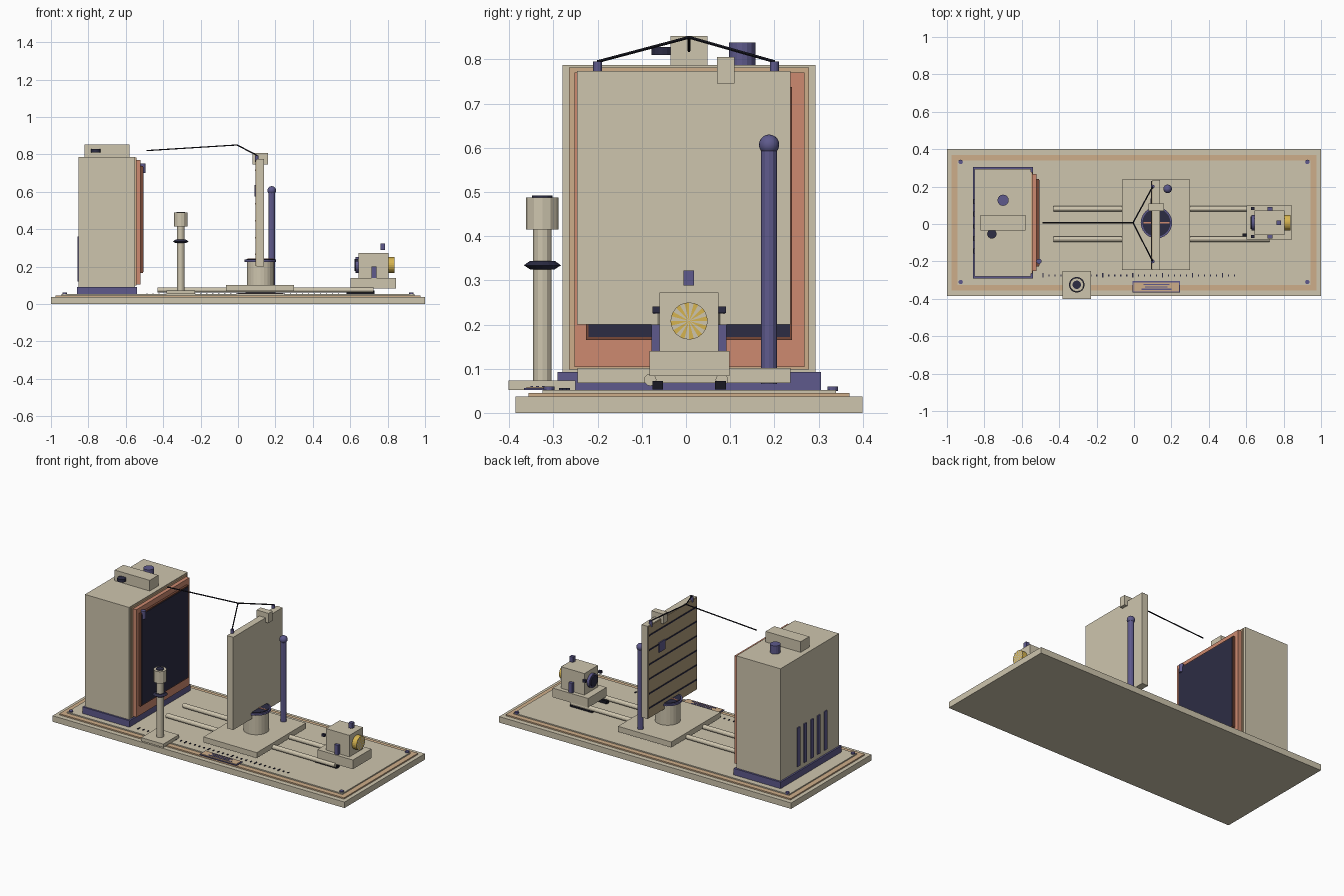
import bpy, bmesh, math
from mathutils import Vector

if "Cube" in bpy.data.objects:
    bpy.data.objects.remove(bpy.data.objects["Cube"])


def mat(name, r, g, b):
    m = bpy.data.materials.new(name)
    lin = [((c / 255 + 0.055) / 1.055) ** 2.4 for c in (r, g, b)]
    m.diffuse_color = (*lin, 1)
    m.use_nodes = True
    m.node_tree.nodes["Principled BSDF"].inputs["Base Color"].default_value = m.diffuse_color
    return m


BEIGE = mat("beige", 206, 197, 174)
TAN = mat("tan", 206, 174, 138)
COPPER = mat("copper", 205, 138, 112)
BROWN = mat("brown", 120, 72, 55)
SLATE = mat("slate_purple", 94, 90, 140)
NAVY = mat("navy", 44, 44, 68)
BLACK = mat("black", 24, 24, 34)
BRASS = mat("brass", 214, 180, 80)
WOOD = mat("wood", 176, 156, 122)


def finish(name, bm, *mats):
    me = bpy.data.meshes.new(name)
    bm.normal_update()
    bm.to_mesh(me)
    bm.free()
    for m in mats:
        me.materials.append(m)
    ob = bpy.data.objects.new(name, me)
    bpy.context.collection.objects.link(ob)
    return ob


def box(name, m, x0, x1, y0, y1, z0, z1):
    bm = bmesh.new()
    bmesh.ops.create_cube(bm, size=1)
    for v in bm.verts:
        v.co = ((x0 + x1) / 2 + v.co.x * (x1 - x0),
                (y0 + y1) / 2 + v.co.y * (y1 - y0),
                (z0 + z1) / 2 + v.co.z * (z1 - z0))
    return finish(name, bm, m)


def rod(name, m, a, b, r, sides=12, r2=None):
    """Cylinder or cone from point a to point b."""
    a, b = Vector(a), Vector(b)
    d = b - a
    bm = bmesh.new()
    bmesh.ops.create_cone(bm, cap_ends=True, segments=sides, radius1=r,
                          radius2=r if r2 is None else r2, depth=d.length)
    q = Vector((0, 0, 1)).rotation_difference(d)
    for v in bm.verts:
        v.co = q @ v.co + (a + b) / 2
    return finish(name, bm, m)


def post(name, m, x, y, z0, z1, r, sides=12, r2=None):
    return rod(name, m, (x, y, z0), (x, y, z1), r, sides, r2)


CY = 0.007  # centre line of the apparatus

# Stepped baseboard with inlaid border
box("baseboard", BEIGE, -1, 1, -0.386, 0.4, 0, 0.037)
box("base_border", TAN, -0.975, 0.975, -0.356, 0.37, 0.037, 0.045)
box("base_panel", BEIGE, -0.943, 0.943, -0.325, 0.339, 0.045, 0.052)
for x in (-0.927, 0.927):
    for y in (-0.31, 0.332):
        post("corner_screw", SLATE, x, y, 0.05, 0.06, 0.012)

# Cabinet
box("cabinet_plinth", SLATE, -0.862, -0.54, -0.291, 0.305, 0.052, 0.092)
box("cabinet_body", BEIGE, -0.852, -0.55, -0.28, 0.293, 0.09, 0.787)
box("cabinet_rim", TAN, -0.55, -0.543, -0.265, 0.278, 0.098, 0.782)
box("screen_frame", COPPER, -0.543, -0.52, -0.252, 0.268, 0.104, 0.77)
box("screen_lip", BROWN, -0.52, -0.507, -0.226, 0.24, 0.165, 0.738)
box("screen", NAVY, -0.507, -0.504, -0.221, 0.235, 0.172, 0.731)
for i in range(5):
    y = 0.12 - i * 0.066
    box("vent_slot", SLATE, -0.858, -0.85, y - 0.013, y + 0.013, 0.12, 0.36)
box("cabinet_handle", BEIGE, -0.82, -0.58, -0.035, 0.049, 0.787, 0.853)
post("large_knob", SLATE, -0.7, 0.127, 0.787, 0.838, 0.03, 16)
post("small_knob", NAVY, -0.76, -0.053, 0.81, 0.828, 0.025, 16)
post("frame_knob", SLATE, -0.508, -0.2, 0.7, 0.75, 0.014)

# Measuring post
px, py = -0.306, -0.325
box("post_foot", BEIGE, -0.382, -0.23, -0.402, -0.25, 0.052, 0.073)
post("post_stem", BEIGE, px, py, 0.073, 0.42, 0.021)
post("post_ring_lower", NAVY, px, py, 0.325, 0.334, 0.028, 16, 0.042)
post("post_ring_upper", NAVY, px, py, 0.334, 0.344, 0.042, 16, 0.028)
post("post_head", BEIGE, px, py, 0.415, 0.488, 0.037)
post("post_cap", NAVY, px, py, 0.486, 0.492, 0.023)

# Rails
for y in (-0.081, 0.081):
    rod("rail", BEIGE, (-0.43, y, 0.075), (0.725, y, 0.075), 0.014)

# Ruler ticks
for i in range(33):
    x = -0.487 + i * 0.032
    h = 0.012 if i % 5 == 0 else 0.006
    box("ruler_tick", NAVY, x - 0.003, x + 0.003, -0.275 - h, -0.275 + h, 0.051, 0.056)

# Small plate with engraved lines
box("plate_edge", SLATE, -0.008, 0.246, -0.367, -0.306, 0.052, 0.056)
box("plate_face", TAN, -0.002, 0.24, -0.361, -0.312, 0.055, 0.059)
for i, half in enumerate((0.07, 0.06, 0.08)):
    y = -0.323 - i * 0.013
    box("plate_line", SLATE, 0.12 - half, 0.12 + half, y - 0.003, y + 0.003, 0.058, 0.061)

# Platform with turntable
box("platform", BEIGE, -0.065, 0.3, -0.245, 0.237, 0.068, 0.102)
post("turntable_drum", BEIGE, 0.12, CY, 0.102, 0.225, 0.073, 24)
post("turntable_disc", SLATE, 0.12, CY, 0.225, 0.237, 0.084, 24)
post("turntable_top", NAVY, 0.12, CY, 0.236, 0.241, 0.075, 24)
box("turntable_mark", COPPER, 0.05, 0.19, CY - 0.004, CY + 0.004, 0.24, 0.243)

# Upright board with slatted back
box("board", BEIGE, 0.098, 0.14, -0.247, 0.236, 0.2, 0.774)
box("board_back", WOOD, 0.094, 0.098, -0.242, 0.231, 0.203, 0.771)
for i in range(6):
    z = 0.265 + i * 0.09
    box("board_groove", NAVY, 0.091, 0.095, -0.24, 0.229, z - 0.004, z + 0.004)
box("board_badge", SLATE, 0.088, 0.095, 0.075, 0.135, 0.575, 0.635)
box("board_clip", BEIGE, 0.078, 0.16, 0.07, 0.11, 0.746, 0.806)

# Cord harness
knot = (-0.005, CY, 0.85)
for y in (-0.2, 0.2):
    post("cord_peg", SLATE, 0.1, y, 0.76, 0.795, 0.01)
    rod("cord_branch", BLACK, (0.1, y, 0.795), knot, 0.0035, 6)
rod("cord_main", BLACK, knot, (-0.488, CY, 0.82), 0.0035, 6)

# Support pole with ball tip
post("support_pole", SLATE, 0.18, 0.188, 0.065, 0.61, 0.018)
bm = bmesh.new()
bmesh.ops.create_uvsphere(bm, u_segments=16, v_segments=10, radius=0.023)
bmesh.ops.translate(bm, verts=bm.verts, vec=(0.18, 0.188, 0.607))
ball = finish("pole_ball", bm, SLATE)
for p in ball.data.polygons:
    p.use_smooth = True

# Sliding lamp carriage
box("carriage", BEIGE, 0.602, 0.845, -0.083, 0.098, 0.083, 0.14)
for s in (-1, 1):
    y = CY + s * 0.071
    box("carriage_foot", BLACK, 0.58, 0.73, y - 0.012, y + 0.012, 0.053, 0.072)
    y = CY + s * 0.075
    box("side_clamp", SLATE, 0.715, 0.74, y - 0.01, y + 0.01, 0.14, 0.2)
    box("side_lug", NAVY, 0.625, 0.645, y - 0.008, y + 0.008, 0.226, 0.241)
box("lamp_housing", BEIGE, 0.645, 0.805, -0.06, 0.073, 0.14, 0.273)
box("sight_block", SLATE, 0.762, 0.785, -0.006, 0.018, 0.288, 0.322)
rod("rear_lens", SLATE, (0.645, CY, 0.208), (0.628, CY, 0.208), 0.042, 24)
rod("rear_lens_glass", NAVY, (0.629, CY, 0.208), (0.622, CY, 0.208), 0.033, 24)

# Front dial with alternating rays
bm = bmesh.new()
bmesh.ops.create_cone(bm, cap_ends=True, cap_tris=True, segments=24,
                      radius1=0.042, radius2=0.042, depth=0.032)
for v in bm.verts:
    v.co = (0.82 + v.co.z, CY + v.co.x, 0.208 + v.co.y)
bm.normal_update()
for f in bm.faces:
    if len(f.verts) == 3:
        c = f.calc_center_median()
        a = math.atan2(c.z - 0.208, c.y - CY) % math.tau
        f.material_index = int(a / math.tau * 24) % 2
bmesh.ops.recalc_face_normals(bm, faces=bm.faces)
finish("front_dial", bm, BRASS, BEIGE)
